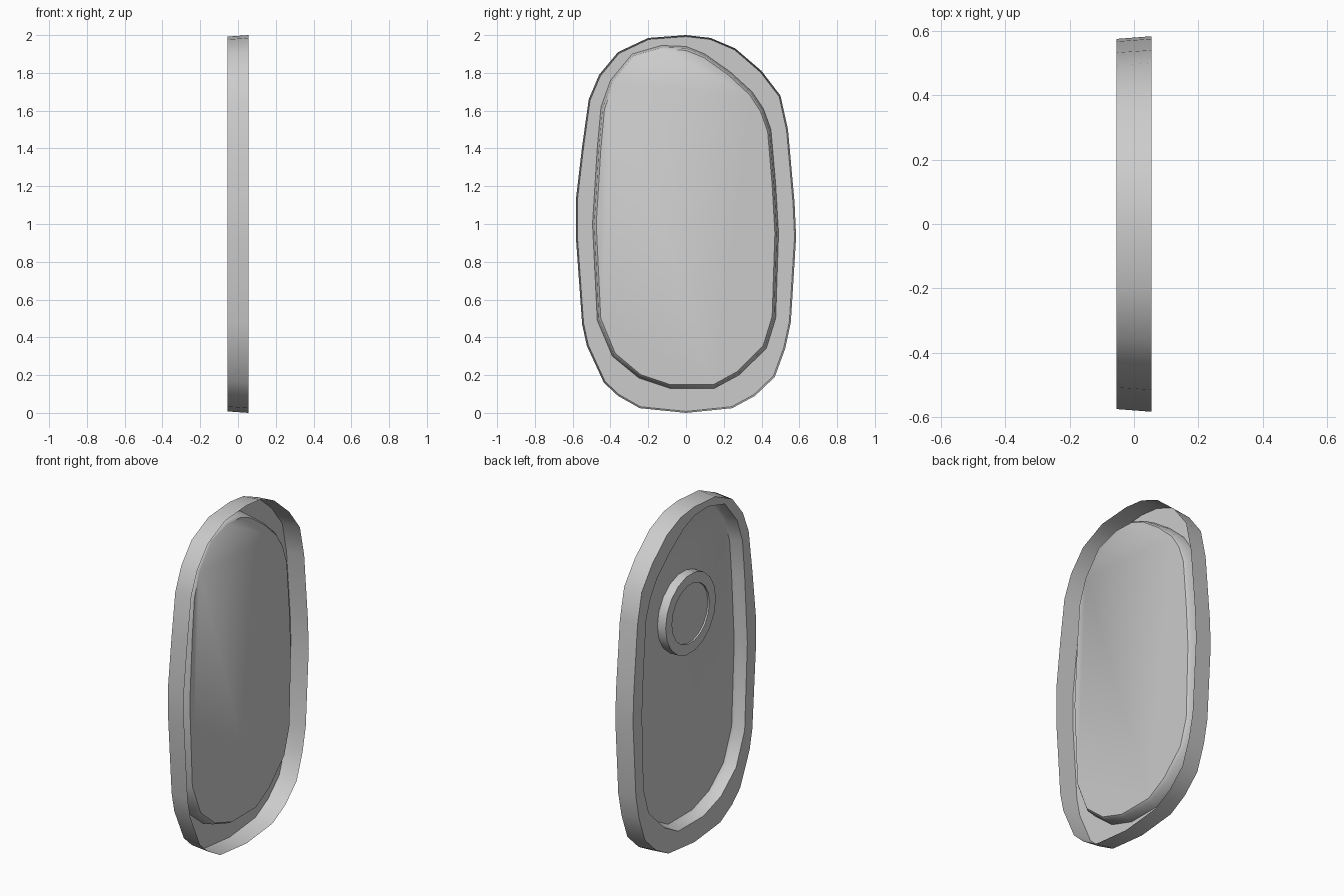
import bpy, bmesh, math
from mathutils import Vector

cube = bpy.data.objects.get("Cube")
if cube:
    bpy.data.objects.remove(cube, do_unlink=True)

grey = bpy.data.materials.new("plain grey")
grey.use_nodes = True
COLOUR = (0.6, 0.6, 0.6, 1)
grey.diffuse_color = COLOUR
grey.node_tree.nodes["Principled BSDF"].inputs["Base Color"].default_value = COLOUR

# Outlines in the y, z plane, counter-clockwise from the top
OUTER = [(0, 2), (-.2, 1.985), (-.36, 1.91), (-.46, 1.79), (-.515, 1.66), (-.55, 1.41),
         (-.583, 1.13), (-.583, .93), (-.55, .47), (-.525, .355), (-.435, .16), (-.36, .09),
         (-.245, .025), (0, 0), (.245, .025), (.365, .09), (.47, .19), (.525, .34),
         (.555, .48), (.583, .93), (.575, 1.11), (.54, 1.5), (.5, 1.68), (.4, 1.81),
         (.26, 1.93), (.13, 1.985)]
INNER = [(0, 1.94), (-.13, 1.945), (-.285, 1.9), (-.4, 1.76), (-.45, 1.62), (-.47, 1.4),
         (-.495, 1), (-.47, .49), (-.39, .3), (-.25, .185), (-.085, .13), (.15, .13),
         (.28, .2), (.425, .34), (.475, .5), (.49, .95), (.475, 1.21), (.45, 1.5),
         (.41, 1.61), (.35, 1.7), (.235, 1.805), (.1, 1.9)]


def shrink(outline, d):
    """Pull an outline towards its middle by about d on every side."""
    return [(y * (1 - d / .55), 1 + (z - 1) * (1 - d)) for y, z in outline]


def ring(bm, outline, x):
    return [bm.verts.new((x, y, z)) for y, z in outline]


def bridge(bm, a, b):
    n = len(a)
    for i in range(n):
        j = (i + 1) % n
        bm.faces.new((a[i], a[j], b[j], b[i]))


def loop_edges(bm, loop):
    return [bm.edges.get((loop[i - 1], loop[i])) for i in range(len(loop))]


def finish(bm, name, angle):
    bmesh.ops.recalc_face_normals(bm, faces=bm.faces)
    mesh = bpy.data.meshes.new(name)
    bm.to_mesh(mesh)
    bm.free()
    mesh.materials.append(grey)
    ob = bpy.data.objects.new(name, mesh)
    bpy.context.collection.objects.link(ob)
    bpy.ops.object.select_all(action="DESELECT")
    ob.select_set(True)
    bpy.context.view_layer.objects.active = ob
    bpy.ops.object.shade_smooth_by_angle(angle=math.radians(angle))
    return ob


# Shell: open side wall, flat rim and raised centre panel
BACK, PANEL, FRONT = -.055, .017, .055
bm = bmesh.new()
lip = ring(bm, OUTER, FRONT)
heel = ring(bm, shrink(OUTER, .008), BACK)
bridge(bm, lip, heel)
foot = ring(bm, INNER, BACK)
shoulder = ring(bm, shrink(INNER, .01), PANEL - .014)
crest = ring(bm, shrink(INNER, .022), PANEL)
bridge(bm, foot, shoulder)
bridge(bm, shoulder, crest)
bm.faces.new(crest)
bmesh.ops.triangle_fill(bm, use_beauty=True, normal=Vector((1, 0, 0)),
                        edges=loop_edges(bm, heel) + loop_edges(bm, foot))
finish(bm, "shell", 50)


# Round boss on the recessed side, with a shallow dished centre
def circle(r, sides=18):
    turns = [math.tau * i / sides for i in range(sides)]
    return [(.01 + r * math.cos(t), 1.36 + r * math.sin(t)) for t in turns]


bm = bmesh.new()
profile = [(.235, PANEL - .001), (.235, -.038), (.175, -.038), (.175, -.028)]
rings = [ring(bm, circle(r), x) for r, x in profile]
for a, b in zip(rings, rings[1:]):
    bridge(bm, a, b)
bm.faces.new(rings[-1])
finish(bm, "round_boss", 40)
